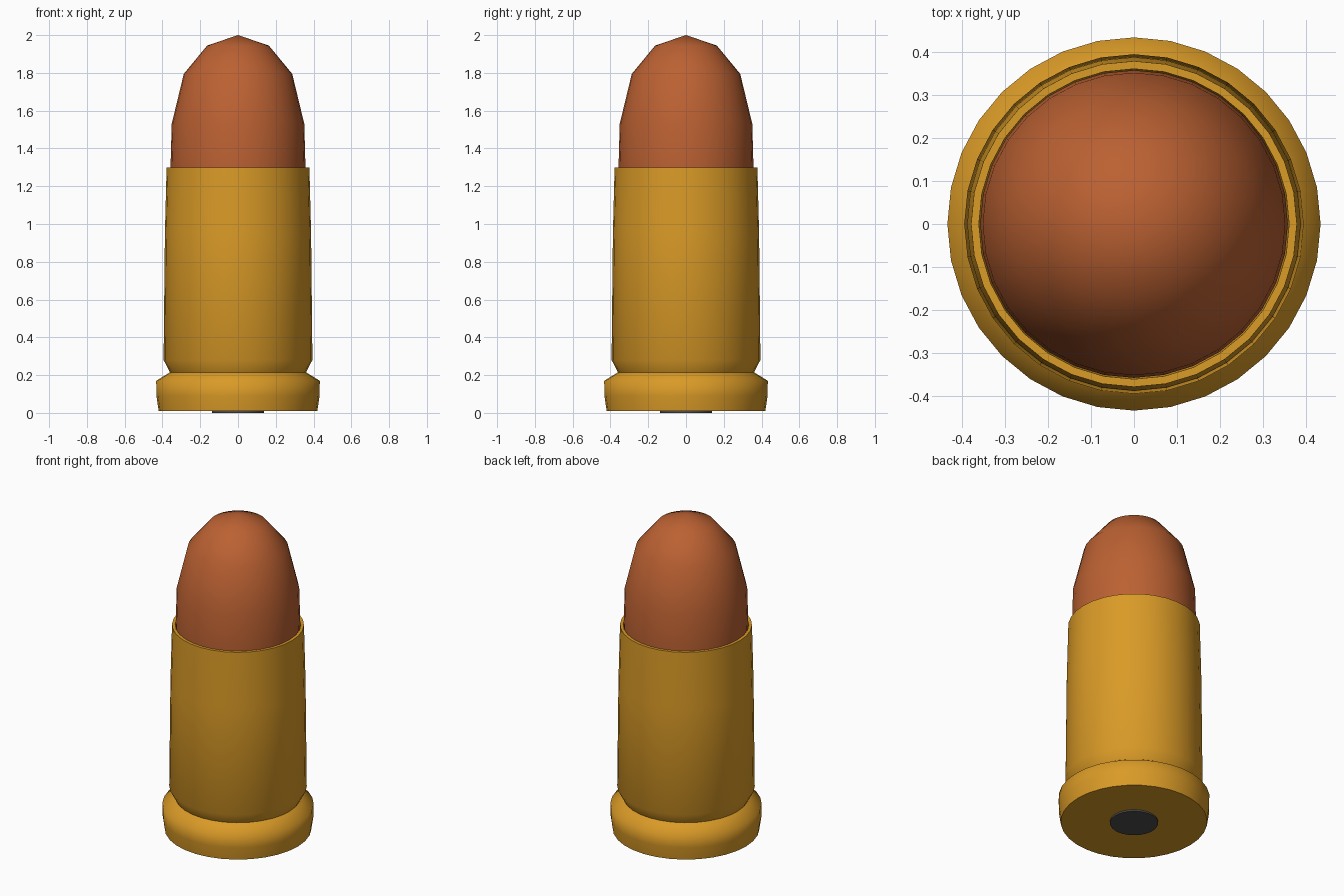
import bpy, bmesh
from math import radians
from mathutils import Matrix

cube = bpy.data.objects.get("Cube")
if cube:
    bpy.data.objects.remove(cube, do_unlink=True)

SIDES = 32


def material(name, rgb):
    mat = bpy.data.materials.new(name)
    mat.use_nodes = True
    mat.diffuse_color = (*rgb, 1)
    mat.node_tree.nodes["Principled BSDF"].inputs["Base Color"].default_value = (*rgb, 1)
    return mat


def lathe(name, profile, mat, angle):
    """Spin an (r, z) profile around z; points on the axis become poles."""
    bm = bmesh.new()
    verts = [bm.verts.new((r, 0, z)) for r, z in profile]
    edges = [bm.edges.new(pair) for pair in zip(verts, verts[1:])]
    bmesh.ops.spin(bm, geom=verts + edges, cent=(0, 0, 0), axis=(0, 0, 1),
                   angle=radians(360), steps=SIDES, use_merge=True)
    bmesh.ops.remove_doubles(bm, verts=bm.verts, dist=0.0001)
    bmesh.ops.recalc_face_normals(bm, faces=bm.faces)
    mesh = bpy.data.meshes.new(name)
    bm.to_mesh(mesh)
    bm.free()
    mesh.materials.append(mat)
    obj = bpy.data.objects.new(name, mesh)
    bpy.context.collection.objects.link(obj)
    bpy.ops.object.select_all(action="DESELECT")
    obj.select_set(True)
    bpy.context.view_layer.objects.active = obj
    bpy.ops.object.shade_smooth_by_angle(angle=radians(angle))
    return obj


brass = material("brass", (0.70, 0.325, 0.02))
copper = material("copper", (0.50, 0.12, 0.032))
dark = material("dark metal", (0.08, 0.075, 0.08))

# Casing: flat base, rim, extractor groove, tapered wall and open mouth
lathe("casing", [(0, 0.01), (0.42, 0.01), (0.432, 0.09), (0.433, 0.17),
                 (0.36, 0.215), (0.394, 0.28), (0.387, 0.95), (0.378, 1.3),
                 (0.36, 1.3), (0.357, 1.2), (0, 1.2)], brass, 75)

# Rounded projectile seated in the mouth
lathe("projectile", [(0, 1.22), (0.355, 1.22), (0.357, 1.31), (0.351, 1.53),
                     (0.287, 1.795), (0.163, 1.945), (0, 2.0)], copper, 60)

# Primer disc on the underside
lathe("primer", [(0, 0), (0.138, 0), (0.138, 0.012), (0, 0.012)], dark, 30)
